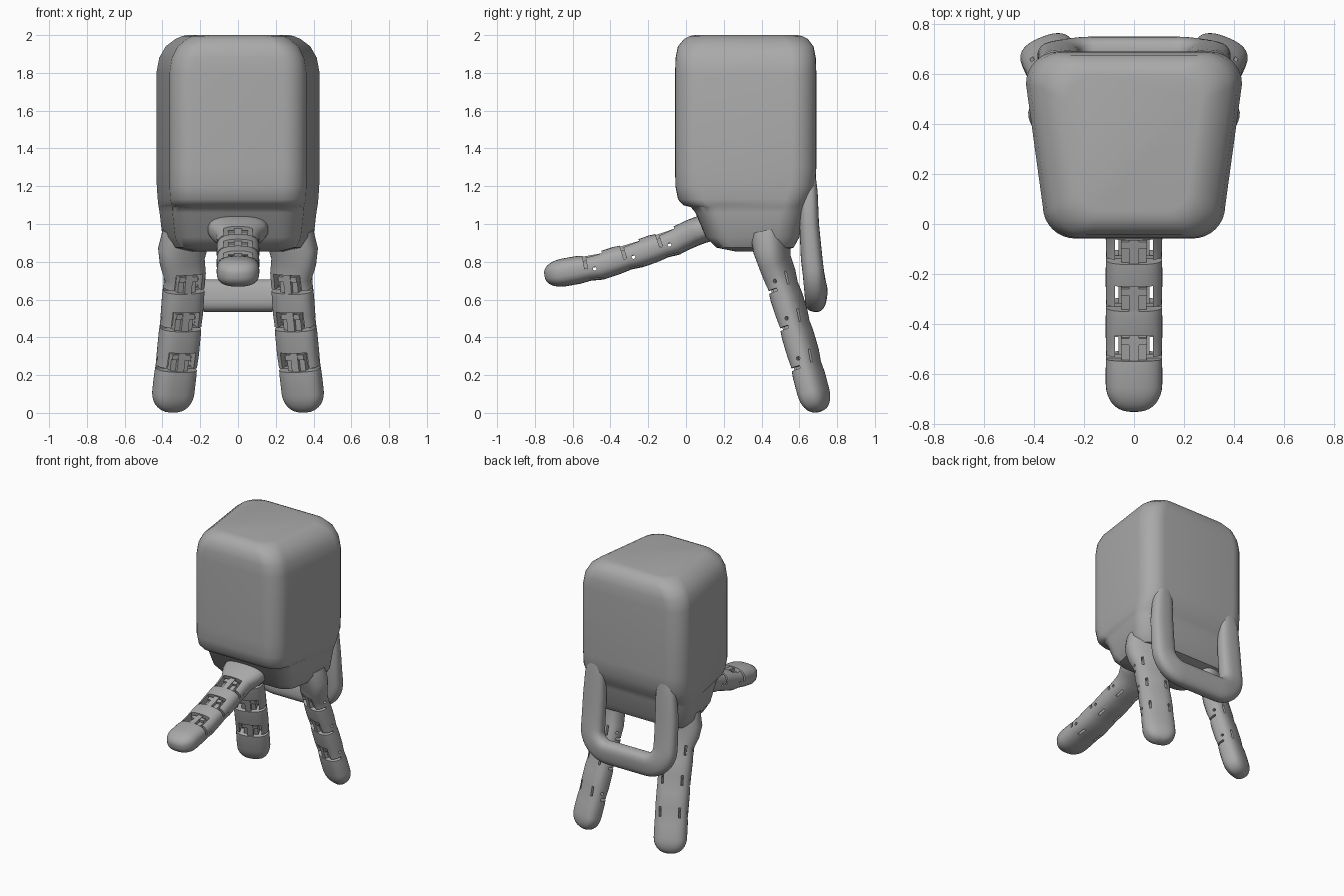
import bpy, bmesh, math
from mathutils import Vector, Matrix

cube = bpy.data.objects.get("Cube")
if cube:
    bpy.data.objects.remove(cube, do_unlink=True)

grey = bpy.data.materials.new("plain_grey")
grey.use_nodes = True
grey.diffuse_color = (0.4, 0.4, 0.4, 1)
grey.node_tree.nodes["Principled BSDF"].inputs["Base Color"].default_value = (0.4, 0.4, 0.4, 1)
parts = []


def finish(name, bm, keep=True):
    bmesh.ops.recalc_face_normals(bm, faces=bm.faces)
    mesh = bpy.data.meshes.new(name)
    bm.to_mesh(mesh)
    bm.free()
    mesh.materials.append(grey)
    obj = bpy.data.objects.new(name, mesh)
    bpy.context.collection.objects.link(obj)
    if keep:
        parts.append(obj)
    else:
        obj.hide_render = True
    return obj


def loft(name, rings):
    """Skin a list of equal rings and cap both ends."""
    bm = bmesh.new()
    loops = [[bm.verts.new(p) for p in ring] for ring in rings]
    n = len(loops[0])
    for a, b in zip(loops, loops[1:]):
        for i in range(n):
            j = (i + 1) % n
            bm.faces.new((a[i], a[j], b[j], b[i]))
    bm.faces.new(loops[0])
    bm.faces.new(loops[-1])
    return finish(name, bm)


def frame(tangent, normal):
    t = tangent.normalized()
    n = (normal - t * normal.dot(t)).normalized()
    return t, n.cross(t), n


def sweep(name, stations, normal, power=2.6, sides=32):
    """Sweep a rounded section along (point, half width, half thickness)."""
    rings = []
    for i, (p, w, h) in enumerate(stations):
        before, after = stations[max(i - 1, 0)][0], stations[min(i + 1, len(stations) - 1)][0]
        _, side, up = frame(after - before, normal)
        ring = []
        for k in range(sides):
            a = math.tau * k / sides
            c, s = math.cos(a), math.sin(a)
            x = math.copysign(abs(c) ** (2 / power), c) * w
            y = math.copysign(abs(s) ** (2 / power), s) * h
            ring.append(p + side * x + up * y)
        rings.append(ring)
    return loft(name, rings)


def add_box(bm, centre, axes, half):
    m = Matrix([axes[k] * half[k] * 2 for k in range(3)]).transposed().to_4x4()
    m.translation = centre
    bmesh.ops.create_cube(bm, size=1, matrix=m)


def cut(obj, bm):
    cutter = finish("cutter", bm, keep=False)
    mod = obj.modifiers.new("cut", "BOOLEAN")
    mod.operation, mod.solver, mod.object = "DIFFERENCE", "EXACT", cutter
    bpy.context.view_layer.objects.active = obj
    bpy.ops.object.modifier_apply(modifier=mod.name)
    bpy.data.objects.remove(cutter, do_unlink=True)


# Body: rounded trapezoid sections (z, front half width, back half width, front y, back y, radius)
sections = [
    (0.855, 0.22, 0.26, 0.26, 0.50, 0.08), (0.875, 0.31, 0.36, 0.16, 0.57, 0.10),
    (0.93, 0.335, 0.40, 0.105, 0.60, 0.12), (1.06, 0.35, 0.415, 0.05, 0.625, 0.13),
    (1.09, 0.352, 0.42, 0.025, 0.635, 0.13), (1.10, 0.355, 0.422, -0.015, 0.64, 0.13),
    (1.13, 0.36, 0.425, -0.042, 0.655, 0.13), (1.20, 0.365, 0.43, -0.056, 0.685, 0.13),
    (1.30, 0.365, 0.432, -0.058, 0.69, 0.13), (1.80, 0.365, 0.432, -0.058, 0.69, 0.13),
    (1.88, 0.352, 0.417, -0.055, 0.687, 0.13), (1.94, 0.322, 0.383, -0.043, 0.675, 0.13),
    (1.98, 0.275, 0.33, -0.01, 0.645, 0.12), (1.995, 0.245, 0.295, 0.02, 0.615, 0.11),
    (2.0, 0.22, 0.27, 0.05, 0.59, 0.10)]


def body_ring(z, front, back, y0, y1, r):
    corners = [(front, y0, 1, -1), (back, y1, 1, 1), (-back, y1, -1, 1), (-front, y0, -1, -1)]
    ring = []
    for q, (x, y, sx, sy) in enumerate(corners):
        for k in range(9):
            a = math.radians(q * 90 - 90 + k * 90 / 8)
            ring.append(Vector((x - sx * r + r * math.cos(a), y - sy * r + r * math.sin(a), z)))
    return ring


loft("body", [body_ring(*s) for s in sections])

# Carry handle: flattened tube bent into a U
half_path = [(0.285, 0.655, 1.27, 0.05, 0.03), (0.292, 0.652, 1.17, 0.075, 0.045),
             (0.298, 0.652, 1.0, 0.085, 0.052), (0.30, 0.665, 0.82, 0.085, 0.057)]
for k in range(11):
    a = math.radians(90 * k / 10)
    z = 0.76 - 0.14 * math.sin(a)
    half_path.append((0.16 + 0.14 * math.cos(a), 0.672 + (0.76 - z) * 0.13, z, 0.086, 0.057))
path = half_path + [(-x, y, z, w, h) for x, y, z, w, h in reversed(half_path)]
sweep("handle", [(Vector(p[:3]), p[3], p[4]) for p in path], Vector((0, -1, 0.15)))


# Fingers: one swept body with notched joints, side slits, pin holes and hinges
def finger(name, hip, joints, tip, normal):
    w, h = 0.113, 0.074
    tip = Vector(tip)
    joints = [Vector(j) for j in joints]
    stations = [(Vector(p), a, b) for p, a, b in hip]
    ends = joints + [tip]
    for j, nxt in zip(joints, ends[1:]):
        d = (nxt - j).normalized()
        stations += [(j - d * 0.03, w, h), (j + d * 0.03, w * 0.99, h * 0.92),
                     (j + d * 0.09, w, h)]
    d = (tip - joints[-1]).normalized()
    for k in range(9):
        a = math.radians(k * 10.2)
        s = math.cos(a) ** 0.8
        stations.append((tip - d * 0.11 * (1 - math.sin(a)), w * s, h * s))
    obj = sweep(name, stations, normal)

    for i, j in enumerate(joints):
        axes = frame(ends[i + 1] - j, normal)
        t, side, up = axes
        notch = bmesh.new()
        add_box(notch, j + up * 0.07, axes, (0.052, 0.076, 0.062))
        cut(obj, notch)
        slit = bmesh.new()
        add_box(slit, j + t * 0.045 + up * 0.08, axes, (0.008, 0.2, 0.085))
        cut(obj, slit)
        pin = bmesh.new()
        m = Matrix((up, t, side)).transposed().to_4x4()
        m.translation = j - up * 0.008
        bmesh.ops.create_cone(pin, cap_ends=True, segments=12, radius1=0.01, radius2=0.01,
                              depth=0.5, matrix=m)
        cut(obj, pin)
        for s in (-1, 1):
            gap = bmesh.new()
            add_box(gap, j + side * s * 0.068, axes, (0.035, 0.007, 0.2))
            cut(obj, gap)
        hinge = bmesh.new()
        add_box(hinge, j + up * 0.02, axes, (0.054, 0.05, 0.022))
        add_box(hinge, j + up * 0.035, axes, (0.056, 0.02, 0.03))
        add_box(hinge, j - t * 0.025 + up * 0.04, axes, (0.014, 0.052, 0.02))
        finish(name + "_hinge_" + str(i + 1), hinge)


finger("front_finger",
       [((0, 0.20, 1.0), 0.14, 0.07), ((0, 0.08, 0.97), 0.16, 0.074),
        ((0, 0.04, 0.955), 0.15, 0.074), ((0, -0.02, 0.928), 0.116, 0.073)],
       [(0, -0.09, 0.897), (0, -0.28, 0.833), (0, -0.485, 0.772)],
       (0, -0.75, 0.725), Vector((0, 0, 1)))

for s, label in ((1, "left"), (-1, "right")):
    finger(label + "_rear_finger",
           [((s * 0.28, 0.44, 0.95), 0.12, 0.09), ((s * 0.295, 0.455, 0.86), 0.13, 0.085),
            ((s * 0.295, 0.47, 0.80), 0.122, 0.073)],
           [(s * 0.284, 0.505, 0.70), (s * 0.30, 0.567, 0.50), (s * 0.322, 0.628, 0.285)],
           (s * 0.355, 0.702, 0.005), Vector((s * -0.36, -0.9, 0)))

# Smooth shading with sharp edges kept
bpy.ops.object.select_all(action="DESELECT")
for obj in parts:
    obj.select_set(True)
bpy.context.view_layer.objects.active = parts[0]
bpy.ops.object.shade_smooth_by_angle(angle=math.radians(40))
